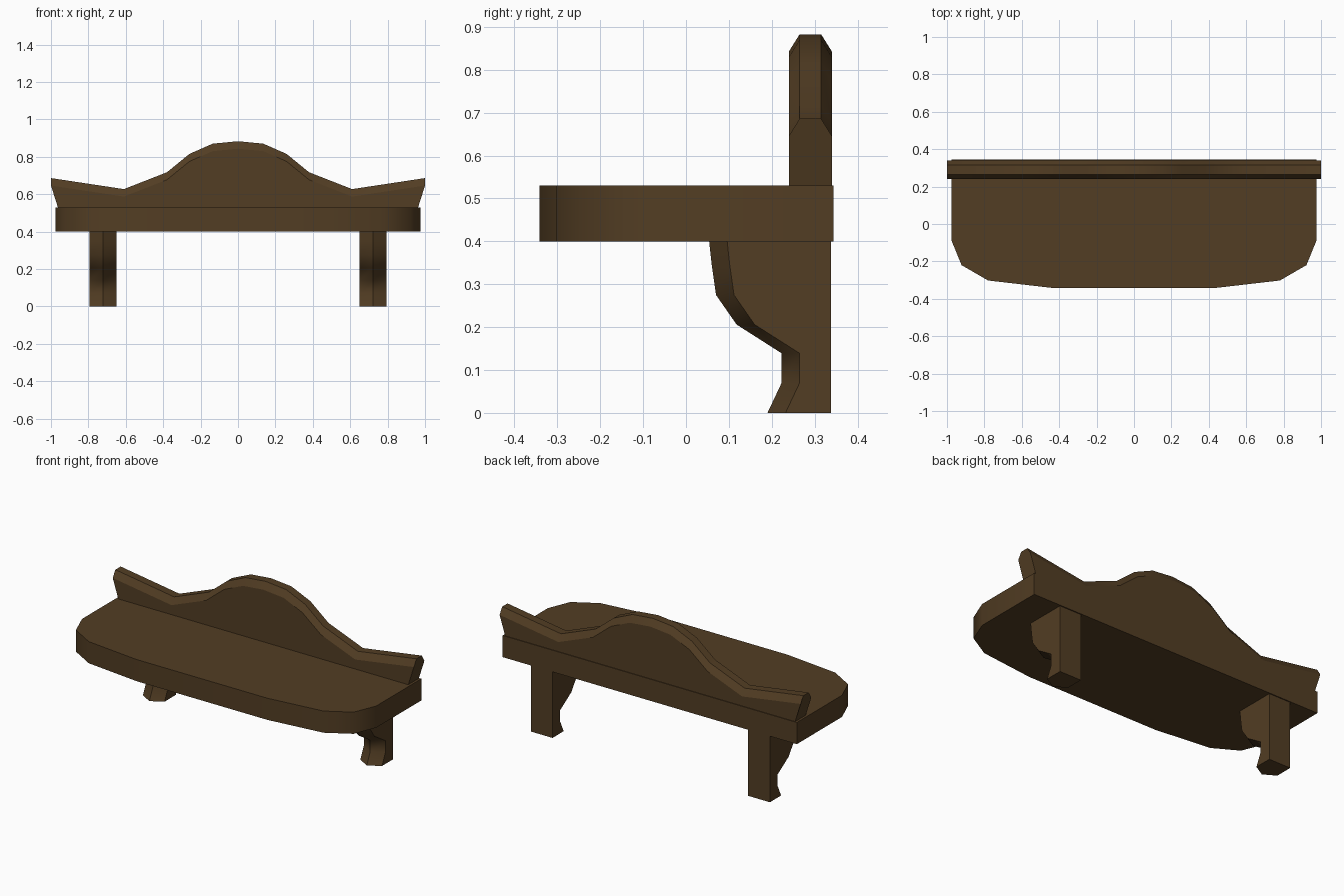
import bpy, bmesh, math

if "Cube" in bpy.data.objects:
    bpy.data.objects.remove(bpy.data.objects["Cube"])

wood = bpy.data.materials.new("dark brown wood")
wood.diffuse_color = (0.085, 0.047, 0.017, 1)
wood.use_nodes = True
wood.node_tree.nodes["Principled BSDF"].inputs["Base Color"].default_value = wood.diffuse_color


def loft(name, rings, limit):
    """Skin equal-sized rings, cap both ends; lengthwise edges sharper than limit stay hard."""
    bm = bmesh.new()
    vs = [[bm.verts.new(p) for p in r] for r in rings]
    n = len(rings[0])
    for a, b in zip(vs, vs[1:]):
        for i in range(n):
            j = (i + 1) % n
            bm.faces.new((a[i], a[j], b[j], b[i]))
    caps = [bm.faces.new(vs[0]), bm.faces.new(vs[-1])]
    bmesh.ops.recalc_face_normals(bm, faces=bm.faces[:])
    for f in bm.faces:
        f.smooth = True
    for a, b in zip(vs, vs[1:]):
        for v, w in zip(a, b):
            e = bm.edges.get((v, w))
            e.smooth = e.calc_face_angle(0) < math.radians(limit)
    for c in caps:
        c.smooth = False
        for e in c.edges:
            e.smooth = False
    me = bpy.data.meshes.new(name)
    bm.to_mesh(me)
    bm.free()
    me.materials.append(wood)
    ob = bpy.data.objects.new(name, me)
    bpy.context.collection.objects.link(ob)
    return ob


# Shelf board with rounded front corners
half = [(0.977, 0.344), (0.977, -0.085), (0.922, -0.22), (0.78, -0.302), (0.435, -0.342)]
outline = half + [(-x, y) for x, y in reversed(half)]
loft("shelf_board", [[(x, y, z) for x, y in outline] for z in (0.40, 0.53)], 45)

# Arched backboard with chamfered top edge and flared ends
crest = [(0, 0.883), (0.135, 0.87), (0.26, 0.815), (0.38, 0.717), (0.61, 0.627), (1.0, 0.686)]
crest = [(-x, z) for x, z in reversed(crest[1:])] + crest
rings = []
for x, z in crest:
    foot = x * 0.963 if abs(x) == 1 else x
    rings.append([(foot, 0.24, 0.53), (x, 0.24, z - 0.04), (x, 0.265, z),
                  (x, 0.315, z), (x, 0.34, z - 0.04), (foot, 0.34, 0.53)])
loft("backboard", rings, 10)

# Scrolled bracket legs with a ridge down the front
profile = [(0.19, 0), (0.223, 0.07), (0.223, 0.139), (0.118, 0.206),
           (0.07, 0.275), (0.06, 0.345), (0.054, 0.40)]
for side, cx in (("left", -0.722), ("right", 0.722)):
    w = 0.072
    loft(side + "_leg", [[(cx, y, z), (cx + w, y + 0.042, z), (cx + w, 0.338, z),
                          (cx - w, 0.338, z), (cx - w, y + 0.042, z)]
                         for y, z in profile], 10)
